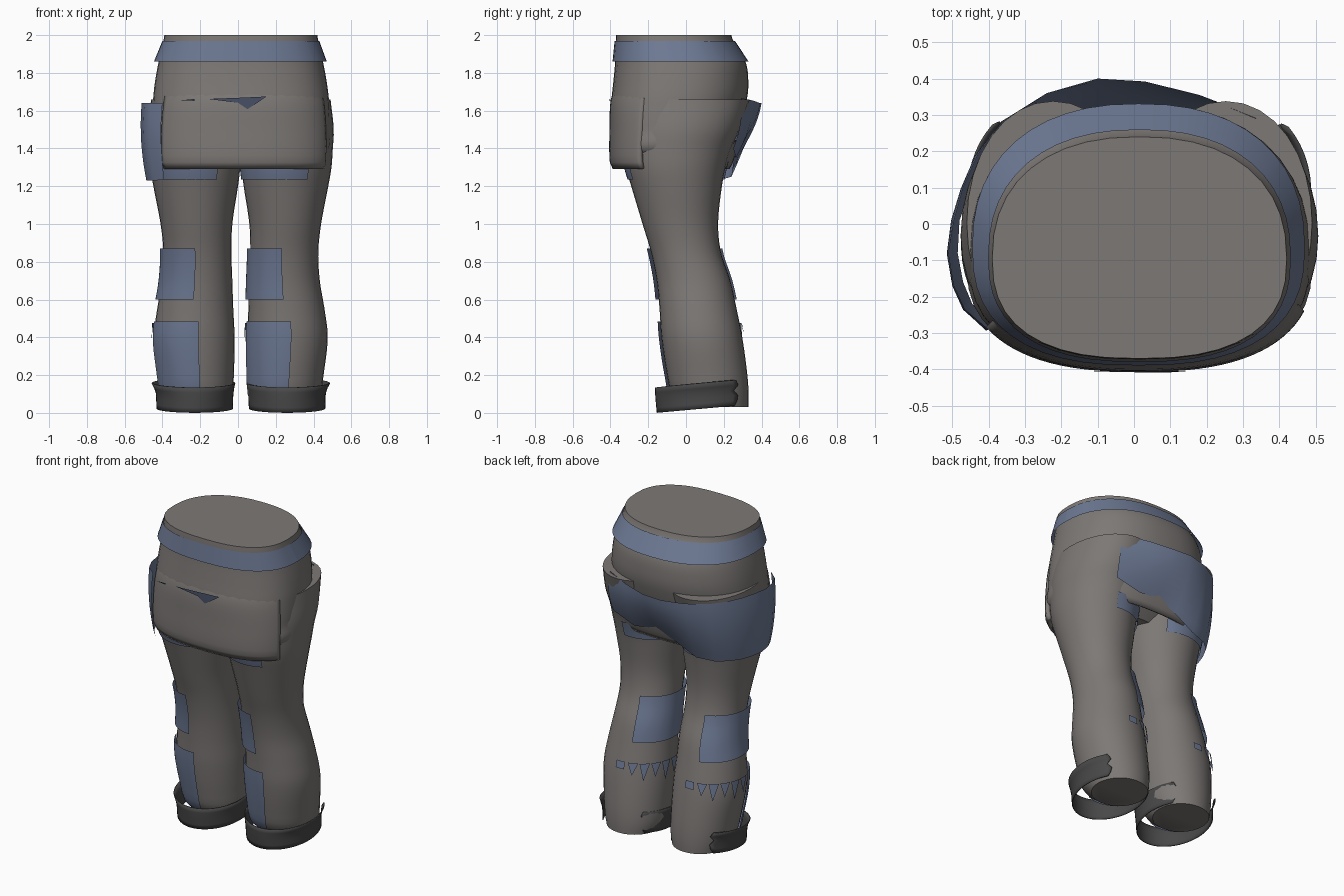
import bpy, math

if "Cube" in bpy.data.objects:
    bpy.data.objects.remove(bpy.data.objects["Cube"])

CX = 0.015  # symmetry plane of the body


def material(name, rgb):
    m = bpy.data.materials.new(name)
    m.diffuse_color = (*rgb, 1)
    m.use_nodes = True
    m.node_tree.nodes["Principled BSDF"].inputs["Base Color"].default_value = m.diffuse_color
    return m


GREY = material("warm_grey_cloth", (0.205, 0.190, 0.182))
BLUE = material("slate_blue_cloth", (0.155, 0.195, 0.300))
NAVY = material("dark_navy", (0.06, 0.075, 0.125))
DARK = material("charcoal_cuff", (0.065, 0.065, 0.065))


def build(name, verts, faces, mat, thick=0.0):
    me = bpy.data.meshes.new(name)
    me.from_pydata(verts, [], faces)
    me.materials.append(mat)
    ob = bpy.data.objects.new(name, me)
    bpy.context.collection.objects.link(ob)
    bpy.ops.object.select_all(action='DESELECT')
    ob.select_set(True)
    bpy.context.view_layer.objects.active = ob
    bpy.ops.object.shade_smooth_by_angle(angle=math.radians(40))
    if thick:
        mod = ob.modifiers.new("thickness", 'SOLIDIFY')
        mod.thickness = thick
        mod.offset = -1
    return ob


def section(prof, z):
    """Smoothly interpolated (x0, x1, y0, y1) of a profile listed from top to bottom."""
    z = max(min(z, prof[0][0]), prof[-1][0])
    i = 0
    while i < len(prof) - 2 and z < prof[i + 1][0]:
        i += 1
    a, b = prof[i], prof[i + 1]
    p, q = prof[max(i - 1, 0)], prof[min(i + 2, len(prof) - 1)]
    h = b[0] - a[0]
    t = (z - a[0]) / h
    out = []
    for k in range(1, 5):
        ma = (b[k] - p[k]) / (b[0] - p[0]) * h
        mb = (q[k] - a[k]) / (q[0] - a[0]) * h
        out.append((2*t**3 - 3*t*t + 1) * a[k] + (t**3 - 2*t*t + t) * ma
                   + (3*t*t - 2*t**3) * b[k] + (t**3 - t*t) * mb)
    return out


def point(prof, deg, z, off=0.0, n=2.05):
    """Point on a rounded section; boxy ones (hips) are egg shaped, narrower at the back."""
    x0, x1, y0, y1 = section(prof, z)
    c, s = math.cos(math.radians(deg)), math.sin(math.radians(deg))
    egg = n > 2.3
    yc = y0 + (0.45 if egg else 0.5) * (y1 - y0)
    e = 2 / (n - 0.2 if egg and s > 0 else n)
    ry = (y1 - yc if s > 0 else yc - y0) + off
    return ((x0 + x1) / 2 + ((x1 - x0) / 2 + off) * math.copysign(abs(c) ** e, c),
            yc + ry * math.copysign(abs(s) ** e, s), z)


def grid_faces(rows, cols):
    return [(r * cols + c, (r + 1) * cols + c, (r + 1) * cols + c + 1, r * cols + c + 1)
            for r in range(rows - 1) for c in range(cols - 1)]


def loft(name, prof, mat, rows=36, cols=40, n=2.05):
    """Closed body through all sections, capped at both ends."""
    zt, zb = prof[0][0], prof[-1][0]
    v, f = [], []
    for r in range(rows):
        z = zt + (zb - zt) * r / (rows - 1)
        v += [point(prof, 360 * c / cols, z, 0, n) for c in range(cols)]
    for r in range(rows - 1):
        for c in range(cols):
            d = (c + 1) % cols
            f.append((r * cols + c, (r + 1) * cols + c, (r + 1) * cols + d, r * cols + d))
    f.append(tuple(range(cols)))
    f.append(tuple(reversed(range((rows - 1) * cols, rows * cols))))
    return build(name, v, f, mat)


def wrap(name, prof, a0, a1, z0, z1, mat, off=0.008, rows=8, cols=28, n=2.05, slant=0.0,
         ragged=0.0, thick=0.0):
    """Sheet lying over a profile between two angles and two heights."""
    v = []
    for r in range(rows):
        z = z1 + (z0 - z1) * r / (rows - 1)
        j = ragged * math.sin(r * 2.3)
        for c in range(cols):
            x, y, zz = point(prof, a0 - j + (a1 - a0 + 2 * j) * c / (cols - 1), z, off, n)
            v.append((x, y, zz + slant * (y + 0.16)))
    return build(name, v, grid_faces(rows, cols), mat, thick)


# ---- hips and waist: height, left, right, front, back ----
hip = [(2.0, -.39, .42, -.37, .24), (1.97, -.395, .425, -.372, .25),
       (1.86, -.42, .45, -.375, .315), (1.75, -.44, .47, -.385, .33),
       (1.65, -.45, .482, -.395, .32), (1.5, -.455, .485, -.395, .27),
       (1.38, -.44, .47, -.375, .18), (1.30, -.28, .31, -.27, .10)]
loft("hips", hip, GREY, n=2.5)

belt = [(1.97, -.397, .427, -.375, .256), (1.86, -.442, .467, -.386, .328)]
wrap("waist_belt", belt, 0, 360, 1.86, 1.97, BLUE, 0.003, 4, 49, 2.5)

# ---- front flap blending into the belly, with thick hem; lower back flap ----
flap = [(1.76, -.42, .45, -.36, .30), (1.66, -.447, .478, -.396, .32),
        (1.5, -.462, .492, -.403, .28), (1.33, -.46, .492, -.402, .26),
        (1.29, -.448, .483, -.385, .25)]
wrap("front_flap", flap, 212, 338, 1.29, 1.76, GREY, 0.002, 14, 32, 2.5, thick=0.03)
back_flap = [(1.46, -.45, .48, -.39, .285), (1.33, -.445, .475, -.39, .25),
             (1.29, -.44, .465, -.385, .23)]
wrap("back_flap", back_flap, 28, 112, 1.29, 1.44, GREY, 0.0, 6, 24, 2.85, thick=0.02)

# ---- torn slit on the front flap ----
slit = [(-.16, 1.662), (.0, 1.642), (.05, 1.608), (.10, 1.64), (.15, 1.675), (.0, 1.668)]
build("front_slit", [(x, -.408 + .1 * max(z - 1.64, 0), z) for x, z in slit],
      [(0, 1, 5), (1, 2, 3, 5), (3, 4, 5)], NAVY)
build("small_slit", [(-.30, -.396, 1.655), (-.23, -.404, 1.652), (-.23, -.404, 1.662)],
      [(0, 1, 2)], NAVY)

# ---- legs: height, inner, outer, front, back (relative to the symmetry plane) ----
leg = [(1.66, .0, .475, -.33, .338), (1.5, -.005, .492, -.34, .285), (1.4, 0, .487, -.335, .24),
       (1.3, .003, .48, -.32, .21),
       (1.2, .015, .463, -.29, .19), (1.0, .045, .425, -.23, .17), (.85, .05, .41, -.185, .185),
       (.7, .045, .418, -.155, .235), (.55, .04, .443, -.14, .268), (.4, .033, .46, -.13, .298),
       (.2, .037, .438, -.10, .325), (.09, .045, .42, -.07, .332), (.03, .07, .395, .0, .33)]
cuff = [(.14, .028, .475, -.165, .345), (.09, .038, .452, -.163, .345),
        (0, .042, .447, -.155, .345)]


def placed(prof, side):
    return [(z, *sorted((CX + side * a, CX + side * b)), y0, y1) for z, a, b, y0, y1 in prof]


for side, tag in ((-1, "left"), (1, "right")):
    p = placed(leg, side)
    loft(tag + "_leg", p, GREY, rows=44, cols=32)
    wrap(tag + "_cuff", placed(cuff, side), 134, 404, 0, .135, DARK, 0.0, 6, 40, n=2.0,
         slant=0.09, ragged=4, thick=0.006)
    # blue cloth patches, painted on the same side of both legs
    wrap(tag + "_knee_patch", p, 105, 267, .60, .87, BLUE, 0.018)
    wrap(tag + "_shin_patch", p, 195, 275, .05, .485, BLUE, 0.014, 10)
    wrap(tag + "_thigh_band", p, 60 if side < 0 else 80, 298, 1.235, 1.33, BLUE, 0.008, 5, 36)
    # row of pointed teeth around the calf
    v, f = [], []
    for i in range(5):
        a, low = 103 + 18 * i, (.40, .37, .39, .36, .38)[i]
        i0 = len(v)
        v += [point(p, a, .475, .014), point(p, a + 8, low, .014),
              point(p, a + 16, .475, .014), point(p, a + 8, .475, .015)]
        f += [(i0, i0 + 1, i0 + 3), (i0 + 3, i0 + 1, i0 + 2)]
    build(tag + "_calf_teeth", v, f, BLUE)
    wrap(tag + "_calf_square", p, 84, 98, .43, .475, BLUE, 0.012, 2, 3)

# ---- loose blue sheet around the left hip and the back ----
top = [(-.40, -.29), (-.465, -.235), (-.495, -.17), (-.51, -.08), (-.495, .01), (-.47, .10),
       (-.43, .19), (-.36, .285), (-.24, .36), (-.10, .40), (.03, .392), (.18, .355), (.335, .29)]
low = [(-.39, -.28), (-.445, -.22), (-.47, -.16), (-.485, -.08), (-.48, .01), (-.455, .08),
       (-.42, .15), (-.355, .205), (-.24, .24), (-.10, .25), (.03, .255), (.18, .265), (.34, .25)]
hem = [1.235, 1.23, 1.23, 1.23, 1.235, 1.235, 1.24, 1.24, 1.25, 1.32, 1.37, 1.35, 1.40]
ROWS = 9
verts = []
for r in range(ROWS):
    t = r / (ROWS - 1)
    puff = t * (1 - t)
    for (ax, ay), (bx, by), h in zip(top, low, hem):
        y = ay + (by - ay) * t
        x = ax + (bx - ax) * t
        rim = 1.64 + 0.09 * max(ax - 0.03, 0)
        verts.append((x * (1 + 0.12 * puff), y * (1 + (0.26 if y > .1 else 0.1) * puff),
                      rim + (h - rim) * t))
build("hip_sheet", verts, grid_faces(ROWS, len(top)), BLUE)
bpy.context.object.data.flip_normals()
